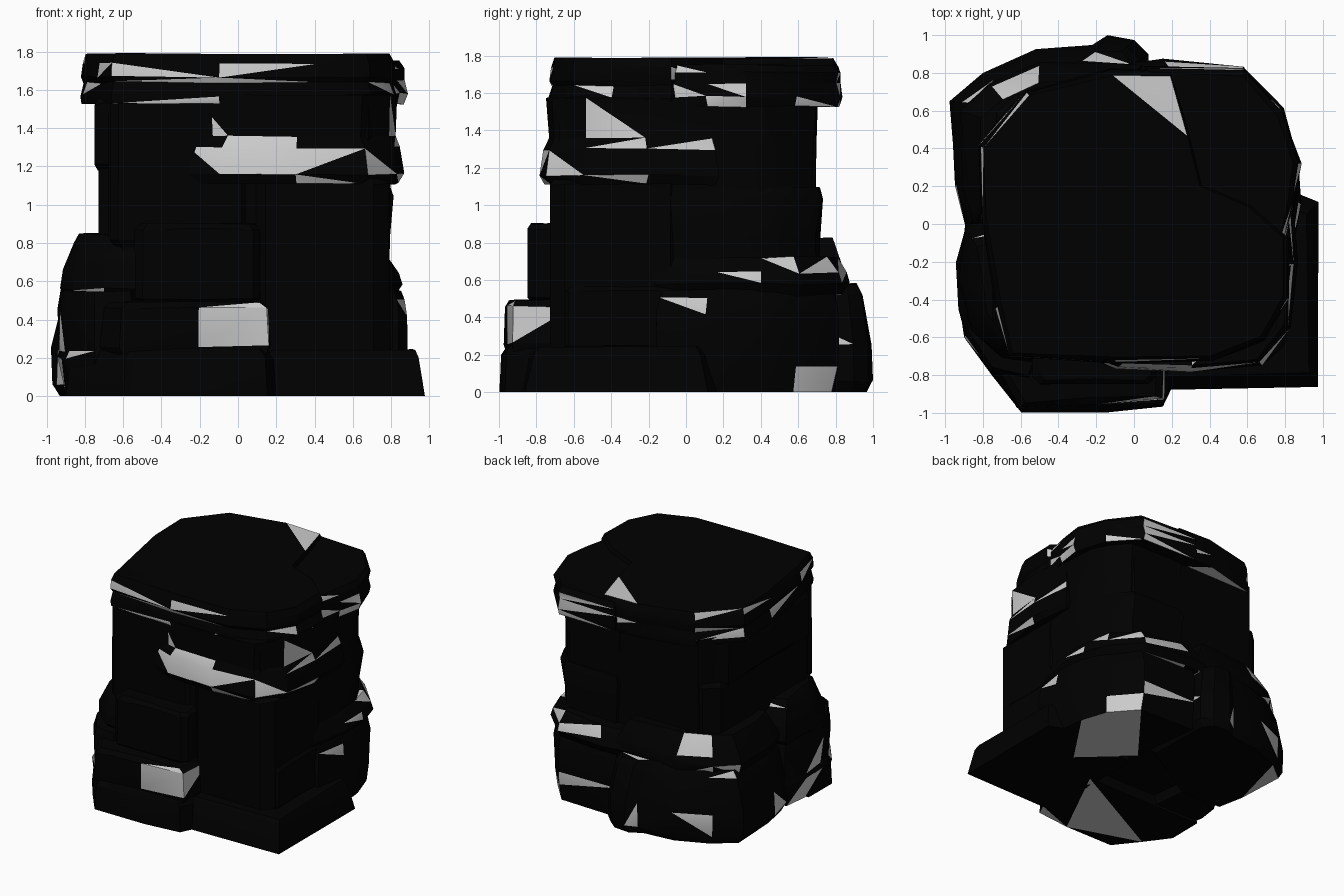
import bpy, bmesh, math, random
from mathutils import Vector

random.seed(7)


def material(name, v):
    m = bpy.data.materials.new(name)
    m.diffuse_color = (v, v, v, 1)
    return m


DARK = material("dark_stone", 0.0)
PALE = material("pale_chip", 0.6)


def rock(name, outline, profile, jit=0.012, chips=0.1):
    """Stone from a plan outline; profile is a list of (z, inset towards centre)."""
    bm = bmesh.new()
    c = sum((Vector(p) for p in outline), Vector((0, 0))) / len(outline)
    rings = []
    for z, inset in profile:
        ring = []
        for p in outline:
            v = Vector(p)
            d = (c - v).normalized()
            v = v + d * (inset + random.uniform(0, jit))
            dz = 0 if z == 0 else random.uniform(-jit, jit) * 0.6
            ring.append(bm.verts.new((v.x, v.y, z + dz)))
        rings.append(ring)
    n = len(outline)
    for a, b in zip(rings, rings[1:]):
        for k in range(n):
            bm.faces.new((a[k], a[(k + 1) % n], b[(k + 1) % n], b[k]))
    bm.faces.new(rings[0][::-1])
    bm.faces.new(rings[-1])
    bmesh.ops.triangulate(bm, faces=bm.faces[:])
    bmesh.ops.recalc_face_normals(bm, faces=bm.faces[:])
    for f in bm.faces:
        f.material_index = int(random.random() < chips)
    me = bpy.data.meshes.new(name)
    bm.to_mesh(me)
    bm.free()
    me.materials.append(DARK)
    me.materials.append(PALE)
    ob = bpy.data.objects.new(name, me)
    bpy.context.collection.objects.link(ob)
    bpy.ops.object.select_all(action='DESELECT')
    ob.select_set(True)
    bpy.context.view_layer.objects.active = ob
    bpy.ops.object.shade_smooth_by_angle(angle=math.radians(25))
    return ob


def plan(x0, x1, y0, y1, c=0.05):
    """Rectangle outline with clipped corners."""
    return [(x0 + c, y0), ((x0 + x1) / 2, y0), (x1 - c, y0), (x1, y0 + c),
            (x1, (y0 + y1) / 2), (x1, y1 - c), (x1 - c, y1),
            ((x0 + x1) / 2, y1), (x0 + c, y1), (x0, y1 - c),
            (x0, (y0 + y1) / 2), (x0, y0 + c)]


def block(name, x, y, z, c=0.05, r=0.03, chips=0.1):
    """Roughly rectangular stone with worn top and bottom edges."""
    z0, z1 = z
    low = [(0, 0.0)] if z0 == 0 else [(z0, r), (z0 + r, 0)]
    rock(name, plan(*x, *y, c), low + [(z1 - r, 0), (z1, r)], chips=chips)


# Base course
rock("base_front_left", [(-0.6, -1), (-0.15, -1), (0.16, -0.97), (0.2, -0.87), (0.2, -0.3),
                         (-0.9, -0.3), (-0.9, -0.6), (-0.76, -0.8)],
     [(0, 0), (0.2, 0.015), (0.245, 0.05)], chips=0.06)
rock("base_front_right", [(0.12, -0.88), (0.975, -0.865), (0.98, 0.12), (0.8, 0.2), (0.12, 0.1)],
     [(0, 0), (0.2, 0.05), (0.245, 0.09)], chips=0)

# Back left stones
rock("back_left_stone", [(0.1, 0.3), (0.08, 0.9), (0.01, 0.98), (-0.14, 1.0), (-0.22, 0.95),
                         (-0.52, 0.93), (-0.8, 0.8), (-0.98, 0.65), (-0.95, 0.2),
                         (-0.89, -0.03), (-0.5, -0.05)],
     [(0, 0.04), (0.06, 0), (0.25, 0), (0.52, 0.06), (0.58, 0.1)])
rock("back_left_cap", [(0.1, 0.4), (0.06, 0.85), (-0.5, 0.86), (-0.77, 0.75), (-0.92, 0.6),
                       (-0.91, 0.2), (-0.85, 0), (-0.4, 0)],
     [(0.52, 0.03), (0.62, 0), (0.68, 0.02), (0.82, 0.11)])

# Lower left and front stones
rock("left_front_stone", [(-0.55, -0.83), (-0.75, -0.8), (-0.9, -0.6), (-0.93, -0.45),
                          (-0.95, -0.2), (-0.89, 0), (-0.5, 0.1), (-0.4, -0.5)],
     [(0.02, 0.06), (0.2, 0), (0.24, 0.02), (0.45, 0), (0.55, 0.03)])
rock("left_front_upper", [(-0.5, -0.74), (-0.7, -0.72), (-0.87, -0.57), (-0.93, -0.3),
                          (-0.9, 0), (-0.5, 0.1), (-0.4, -0.4)],
     [(0.5, 0.05), (0.56, 0), (0.66, 0.01), (0.8, 0.08), (0.85, 0.13)], chips=0.03)
rock("front_low_stone", [(-0.62, -0.975), (-0.2, -0.965), (0.17, -0.93), (0.18, -0.6),
                         (-0.6, -0.5), (-0.76, -0.72)],
     [(0.22, 0.02), (0.26, 0), (0.46, 0.01), (0.495, 0.05)], chips=0.2)
block("front_mid_stone", (-0.54, 0.12), (-0.85, -0.4), (0.48, 0.9), c=0.04, chips=0)
block("front_right_pillar", (0.06, 0.79), (-0.73, 0.0), (0.2, 1.14), c=0.08, chips=0)
block("front_pillar_side", (0.45, 0.81), (-0.68, 0.0), (0.22, 0.57), c=0.05, chips=0)

# Right and back right stones
rock("back_right_stone", [(0.5, -0.17), (0.84, -0.16), (0.89, 0.1), (0.87, 0.36), (0.78, 0.6),
                          (0.58, 0.82), (0.05, 0.82), (0.1, 0.2)],
     [(0.0, 0.03), (0.14, 0.005), (0.24, 0), (0.42, 0), (0.5, 0.015), (0.55, 0.04)], chips=0.15)
rock("back_right_cap", [(0.5, -0.19), (0.8, -0.18), (0.86, 0.15), (0.86, 0.4), (0.8, 0.62),
                        (0.58, 0.84), (0.15, 0.88), (-0.1, 0.84), (-0.1, 0.3)],
     [(0.52, 0.05), (0.58, 0), (0.64, 0.02), (0.72, 0.08)], chips=0.2)

# Central column, its back right corner cut off
corner = [(0.1, -0.3), (0.78, -0.2), (0.82, 0.1), (0.8, 0.42), (0.73, 0.55), (0.6, 0.7), (0.1, 0.71)]
rock("column_core", [(-0.6, -0.68), (0.68, -0.68), (0.76, -0.55), (0.77, 0.4), (0.58, 0.7),
                     (-0.6, 0.7), (-0.68, 0.58), (-0.68, -0.6)], [(0.1, 0), (1.58, 0)], chips=0)
block("column_left_upper", (-0.75, -0.1), (-0.6, 0.6), (1.18, 1.56), c=0.08, chips=0)
block("column_left_mid", (-0.73, 0.0), (-0.62, 0.69), (0.76, 1.22), c=0.1, chips=0)
block("column_front_left", (-0.67, 0.06), (-0.71, 0.0), (0.78, 1.56), c=0.04, chips=0)
rock("column_back_right", [(x, y + 0.03) for x, y in corner],
     [(0.66, 0.03), (0.82, 0.03), (1.04, 0), (1.1, 0.03)], chips=0)
rock("column_back_upper", corner, [(1.05, 0.02), (1.3, 0.015), (1.57, 0)], chips=0)

# Upper front right stone
rock("upper_front_stone", [(-0.28, -0.7), (-0.1, -0.77), (0.3, -0.79), (0.68, -0.75), (0.84, -0.55),
                           (0.87, -0.2), (0.84, 0.18), (0.3, 0.18), (-0.2, -0.2)],
     [(1.11, 0.03), (1.16, 0), (1.3, 0.02), (1.36, 0.05), (1.57, 0.04)], chips=0.18)

# Top slabs, the back right one slightly lower
rock("top_slab", [(-0.67, -0.71), (-0.1, -0.74), (0.42, -0.73), (0.7, -0.62), (0.82, -0.4),
                  (0.83, -0.08), (0.65, 0.1), (0.38, 0.22), (0.3, 0.5), (0.2, 0.82),
                  (-0.12, 0.83), (-0.58, 0.71), (-0.83, 0.42), (-0.82, 0.05), (-0.74, -0.45)],
     [(1.53, 0.01), (1.57, 0), (1.64, 0.02), (1.67, 0.005), (1.74, 0.01), (1.785, 0.035)], chips=0.13)
rock("top_slab_back_right", [(0.1, -0.2), (0.8, -0.1), (0.85, 0.1), (0.89, 0.32), (0.79, 0.6),
                             (0.58, 0.83), (0.05, 0.84)],
     [(1.53, 0.02), (1.58, 0), (1.65, 0.015), (1.71, 0.01), (1.75, 0.04)], chips=0.15)
